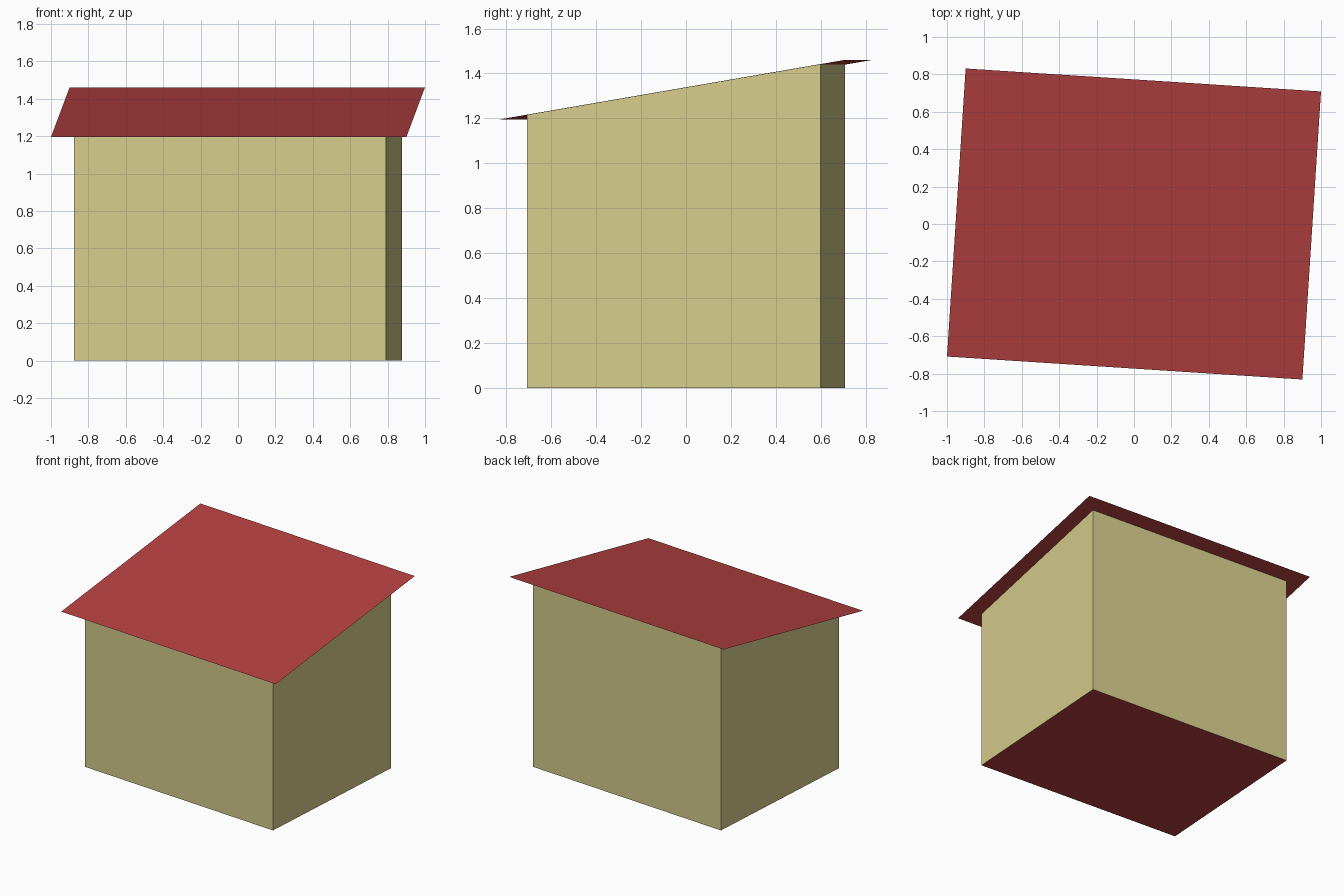
import bpy
import bmesh
from math import radians

cube = bpy.data.objects.get("Cube")
if cube:
    bpy.data.objects.remove(cube, do_unlink=True)

TURN = radians(-3.7)       # the whole shed is turned slightly
MID_HEIGHT = 1.328         # roof height at the centre
SLOPE = 0.172              # rise of the roof towards the back


def srgb(*rgb):
    return [((c / 255 + 0.055) / 1.055) ** 2.4 for c in rgb] + [1.0]


def material(name, colour):
    mat = bpy.data.materials.new(name)
    mat.use_nodes = True
    mat.diffuse_color = colour
    mat.node_tree.nodes["Principled BSDF"].inputs["Base Color"].default_value = colour
    return mat


def add_object(name, bm, mat):
    mesh = bpy.data.meshes.new(name)
    bm.to_mesh(mesh)
    bm.free()
    mesh.materials.append(mat)
    obj = bpy.data.objects.new(name, mesh)
    obj.rotation_euler.z = TURN
    bpy.context.collection.objects.link(obj)
    return obj


def rectangle(width, depth):
    bm = bmesh.new()
    bmesh.ops.create_grid(bm, x_segments=1, y_segments=1, size=0.5)
    bmesh.ops.scale(bm, vec=(width, depth, 1), verts=bm.verts)
    return bm


def lift_to_roof(verts):
    for v in verts:
        v.co.z = MID_HEIGHT + SLOPE * v.co.y


red = material("brick red", srgb(182, 64, 65))
cream = material("straw yellow", srgb(214, 205, 140))
WIDTH, DEPTH = 1.67, 1.31

# Roof: one thin sloping sheet that overhangs the walls
bm = rectangle(1.904, 1.543)
lift_to_roof(bm.verts)
add_object("roof", bm, red)

# Floor: thin sheet facing down
bm = rectangle(WIDTH, DEPTH)
bmesh.ops.reverse_faces(bm, faces=bm.faces)
add_object("floor", bm, red)

# Walls: four sides rising from the floor outline to the roof slope
bm = rectangle(WIDTH, DEPTH)
bmesh.ops.delete(bm, geom=bm.faces[:], context="FACES_ONLY")
raised = bmesh.ops.extrude_edge_only(bm, edges=bm.edges[:])["geom"]
lift_to_roof([g for g in raised if isinstance(g, bmesh.types.BMVert)])
bm.normal_update()
for face in bm.faces:
    centre = face.calc_center_median()
    centre.z = 0
    if face.normal.dot(centre) < 0:
        face.normal_flip()
add_object("walls", bm, cream)
